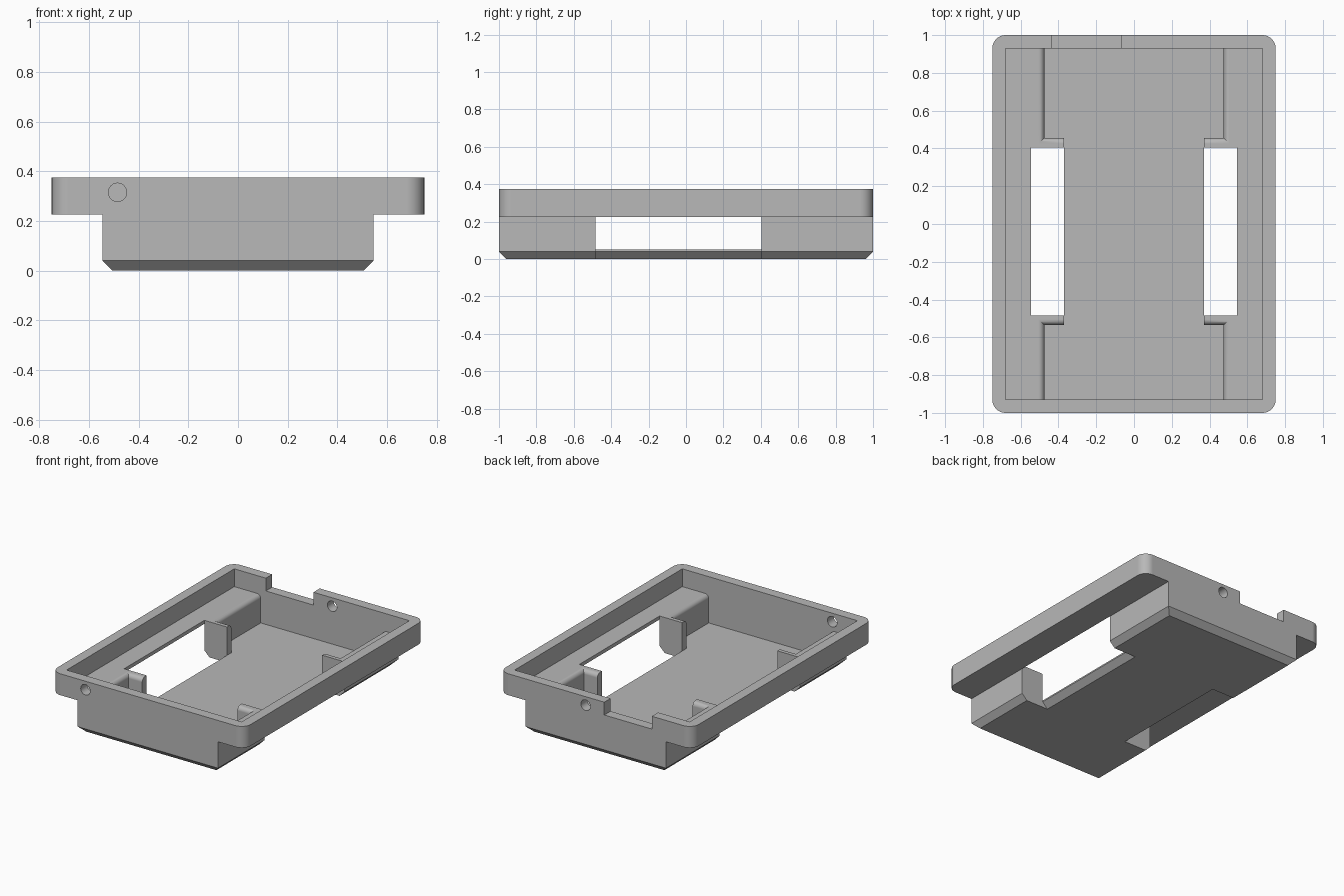
import bpy, bmesh
from math import sin, cos, pi, radians

cube = bpy.data.objects.get("Cube")
if cube:
    bpy.data.objects.remove(cube, do_unlink=True)

gray = bpy.data.materials.new("plain gray")
gray.use_nodes = True
gray.diffuse_color = (0.48, 0.48, 0.48, 1)
gray.node_tree.nodes["Principled BSDF"].inputs["Base Color"].default_value = (0.48, 0.48, 0.48, 1)


def loft(name, rings):
    """Closed solid skinned through rings of equal point count."""
    bm = bmesh.new()
    loops = [[bm.verts.new(p) for p in ring] for ring in rings]
    n = len(loops[0])
    for low, high in zip(loops, loops[1:]):
        for i in range(n):
            j = (i + 1) % n
            bm.faces.new((low[i], low[j], high[j], high[i]))
    bm.faces.new(loops[0][::-1])
    bm.faces.new(loops[-1])
    bmesh.ops.recalc_face_normals(bm, faces=bm.faces)
    mesh = bpy.data.meshes.new(name)
    bm.to_mesh(mesh)
    bm.free()
    mesh.materials.append(gray)
    ob = bpy.data.objects.new(name, mesh)
    bpy.context.collection.objects.link(ob)
    return ob


def block(name, x0, x1, y0, y1, z0, z1):
    return loft(name, [[(x0, y0, z), (x1, y0, z), (x1, y1, z), (x0, y1, z)] for z in (z0, z1)])


def along_y(name, profile, y0, y1):
    return loft(name, [[(x, y, z) for x, z in profile] for y in (y0, y1)])


def combine(target, tool, operation="DIFFERENCE"):
    """Apply one boolean and discard the tool."""
    tool.hide_render = True
    mod = target.modifiers.new("cut", "BOOLEAN")
    mod.operation, mod.object, mod.solver = operation, tool, "EXACT"
    graph = bpy.context.evaluated_depsgraph_get()
    mesh = bpy.data.meshes.new_from_object(target.evaluated_get(graph))
    target.modifiers.clear()
    target.data = mesh
    bpy.data.objects.remove(tool, do_unlink=True)


# Main dimensions
W, L, TOP = 0.75, 1.0, 0.375
BODY, UNDER, LEDGE, FLOOR = 0.545, 0.225, 0.25, 0.05
WALL, CHAMFER, ROUND = 0.07, 0.04, 0.03
FRONT, BACK = -0.485, 0.405      # side window ends
TAB = 0.05                       # thickness of the window end walls
SLOT = 0.37                      # inner edge of the side windows

# Wide upper rim with rounded corners
outline = []
for k, (sx, sy) in enumerate(((1, 1), (-1, 1), (-1, -1), (1, -1))):
    for i in range(9):
        a = (k + i / 8) * pi / 2
        outline.append((sx * (W - WALL) + WALL * cos(a), sy * (L - WALL) + WALL * sin(a)))
case = loft("case", [[(x, y, z) for x, y in outline] for z in (UNDER, TOP)])

# Narrow lower body with a chamfered base
rings = []
for inset, z in ((CHAMFER, 0), (0, CHAMFER), (0, LEDGE - 0.01)):
    x, y = BODY - inset, L - inset
    rings.append([(-x, -y, z), (x, -y, z), (x, y, z), (-x, y, z)])
body = loft("lower_body", rings)

# Side windows through the body wall, floor and ledge
for s in (1, -1):
    profile = [(SLOT - CHAMFER - 0.01, -0.01), (SLOT, CHAMFER), (SLOT, FLOOR),
               (0.3, FLOOR + 0.01), (0.3, 0.3), (0.7, 0.3), (0.7, -0.01)]
    combine(body, along_y("window_cutter", [(s * x, z) for x, z in profile], FRONT, BACK))
    x0, x1 = sorted((s * 0.3, s * BODY))
    combine(case, block("ledge_cutter", x0, x1, FRONT, BACK, 0.1, 0.32))
combine(case, body, "UNION")

# Deep cavity, its upper edges rounded over onto the ledge and end walls
levels = [(0, FLOOR)]
for i in range(9):
    a = i / 8 * pi / 2
    levels.append((ROUND * (1 - cos(a)), LEDGE - ROUND + ROUND * sin(a)))
levels.append((ROUND, 0.3))
rings = []
for o, z in levels:
    x, end = BODY - WALL + o, L - WALL
    y0, y1 = FRONT - TAB + o, BACK + TAB - o
    side = [(x, -end), (x, y0), (SLOT, y0), (SLOT, y1), (x, y1), (x, end)]
    rings.append([(px, py, z) for px, py in side] + [(-px, py, z) for px, py in side[::-1]])
combine(case, loft("cavity_cutter", rings))

# Shallow tray above the ledge
combine(case, block("tray_cutter", WALL - W, W - WALL, WALL - L, L - WALL, LEDGE, 0.5))

# Cable notch in the back wall
combine(case, block("notch_cutter", -0.435, -0.065, 0.9, 1.1, 0.285, 0.5))

# Round holes in the front and back walls
for x, y in ((-0.485, -L), (0.08, L)):
    circle = [(x + 0.037 * cos(i * pi / 12), 0.315 + 0.037 * sin(i * pi / 12)) for i in range(24)]
    combine(case, along_y("hole_cutter", circle, y - 0.1, y + 0.1))

# Smooth the rounded edges, keep the rest crisp
bpy.ops.object.select_all(action="DESELECT")
case.select_set(True)
bpy.context.view_layer.objects.active = case
bpy.ops.object.shade_smooth_by_angle(angle=radians(30))
case.modifiers.new("flat_face_normals", "WEIGHTED_NORMAL").keep_sharp = True
